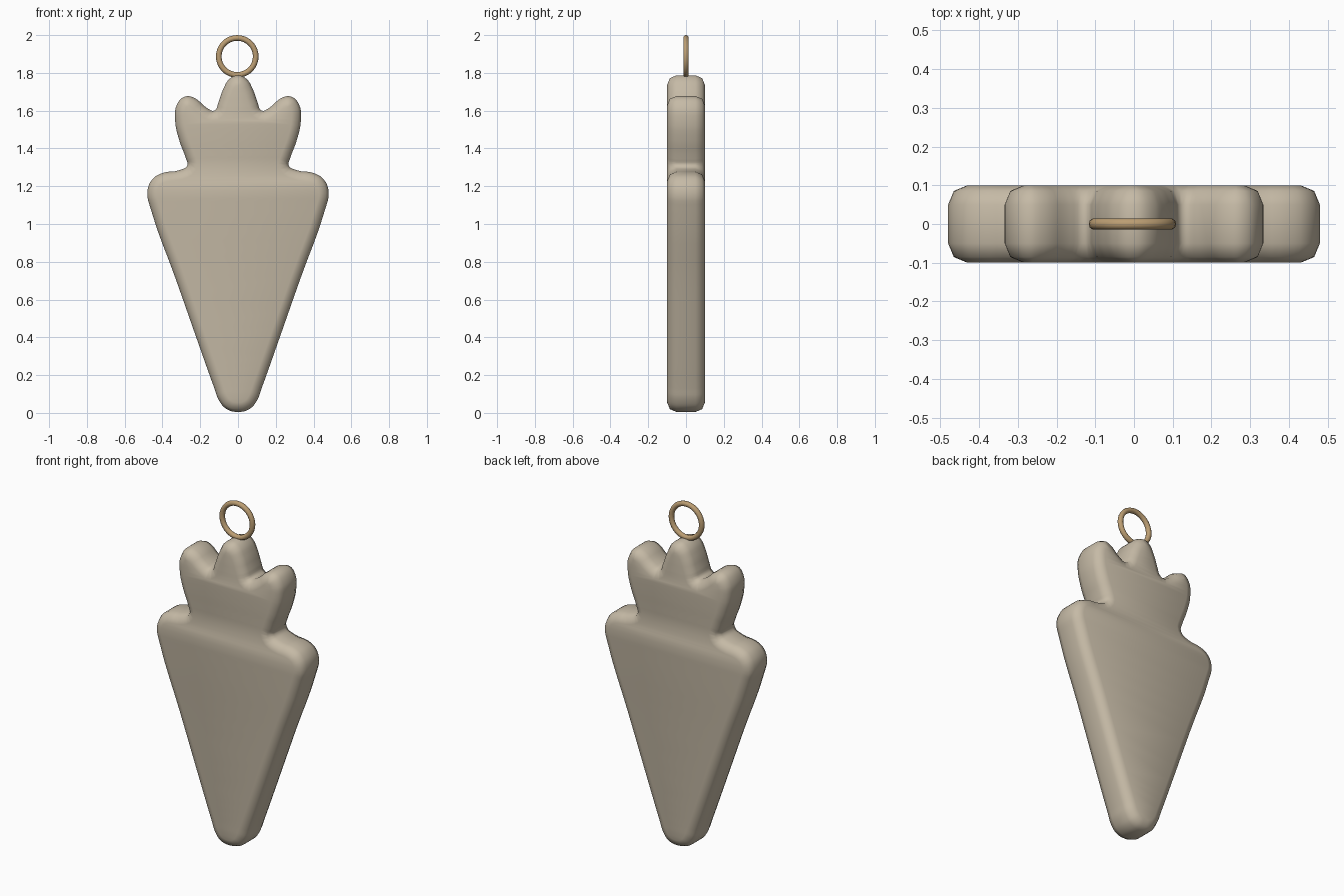
import bpy, math

cube = bpy.data.objects.get("Cube")
if cube:
    bpy.data.objects.remove(cube, do_unlink=True)


def material(name, rgb):
    m = bpy.data.materials.new(name)
    m.use_nodes = True
    col = (*rgb, 1)
    m.diffuse_color = col
    m.node_tree.nodes["Principled BSDF"].inputs["Base Color"].default_value = col
    return m


def smooth(obj, degrees):
    bpy.ops.object.select_all(action="DESELECT")
    obj.select_set(True)
    bpy.context.view_layer.objects.active = obj
    bpy.ops.object.shade_smooth_by_angle(angle=math.radians(degrees))


clay = material("pale clay", (0.56, 0.49, 0.38))
brass = material("brass", (0.50, 0.34, 0.17))

# Half outline of the carrot, from the bottom tip up to the middle leaf
half = [(0, 0.005), (0.06, 0.02), (0.1, 0.065), (0.125, 0.13), (0.2, 0.34),
        (0.33, 0.71), (0.462, 1.08), (0.48, 1.165), (0.455, 1.235), (0.4, 1.27),
        (0.31, 1.285), (0.268, 1.31), (0.275, 1.345), (0.31, 1.44),
        (0.333, 1.55), (0.322, 1.635), (0.28, 1.675), (0.23, 1.667),
        (0.165, 1.615), (0.125, 1.6), (0.105, 1.64), (0.08, 1.71),
        (0.043, 1.77), (0, 1.787)]
outline = half + [(-x, z) for x, z in half[-2:0:-1]]

# Pendant body: filled outline with rounded rims
curve = bpy.data.curves.new("carrot_outline", "CURVE")
curve.dimensions = "2D"
curve.fill_mode = "BOTH"
curve.resolution_u = 4
curve.extrude = 0.05
curve.bevel_depth = 0.05
curve.bevel_resolution = 1
curve.offset = -0.05
spline = curve.splines.new("BEZIER")
spline.bezier_points.add(len(outline) - 1)
spline.use_cyclic_u = True
for p, (x, z) in zip(spline.bezier_points, outline):
    p.co = (x, z, 0)
    p.handle_left_type = p.handle_right_type = "AUTO"
helper = bpy.data.objects.new("outline_helper", curve)
bpy.context.collection.objects.link(helper)
bpy.context.view_layer.update()
graph = bpy.context.evaluated_depsgraph_get()
mesh = bpy.data.meshes.new_from_object(helper.evaluated_get(graph))
bpy.data.objects.remove(helper, do_unlink=True)

body = bpy.data.objects.new("carrot_body", mesh)
bpy.context.collection.objects.link(body)
body.rotation_euler.x = math.pi / 2
mesh.materials.clear()
mesh.materials.append(clay)

# Weld the caps to the rims so the shading runs across them
bpy.context.view_layer.objects.active = body
weld = body.modifiers.new("weld", "WELD")
weld.merge_threshold = 0.0005
bpy.ops.object.modifier_apply(modifier="weld")
smooth(body, 50)

# Hanging ring
bpy.ops.mesh.primitive_torus_add(
    major_segments=32, minor_segments=10, major_radius=0.098, minor_radius=0.015,
    location=(-0.004, 0, 1.887), rotation=(math.pi / 2, 0, 0))
ring = bpy.context.object
ring.name = "hanging_ring"
ring.data.materials.append(brass)
smooth(ring, 60)
